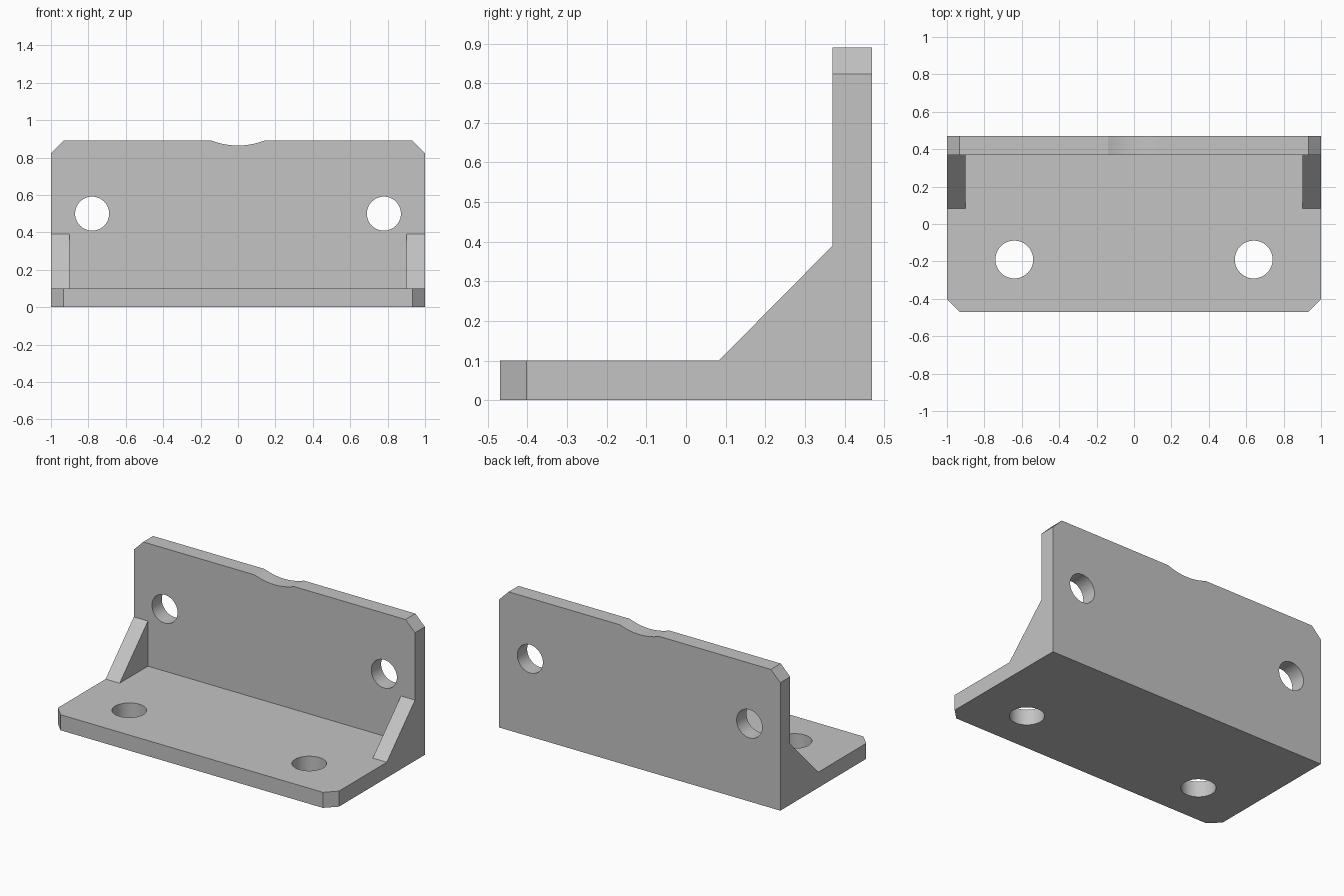
import bpy
import bmesh
import math

if "Cube" in bpy.data.objects:
    bpy.data.objects.remove(bpy.data.objects["Cube"], do_unlink=True)

# Overall dimensions
HALF_W, HALF_D, HEIGHT = 1.0, 0.47, 0.89
PLATE = 0.10
CHAMFER = 0.067
WALL_Y = HALF_D - PLATE

grey = bpy.data.materials.new("light_grey_metal")
grey.use_nodes = True
GREY = (0.55, 0.55, 0.55, 1.0)
grey.diffuse_color = GREY
grey.node_tree.nodes["Principled BSDF"].inputs["Base Color"].default_value = GREY

PLACE = {
    "x": lambda a, b, d: (d, a, b),
    "y": lambda a, b, d: (a, d, b),
    "z": lambda a, b, d: (a, b, d),
}


def prism(name, profile, axis, start, end):
    """Extrude a flat profile along an axis."""
    bm = bmesh.new()
    place = PLACE[axis]
    near = [bm.verts.new(place(a, b, start)) for a, b in profile]
    far = [bm.verts.new(place(a, b, end)) for a, b in profile]
    bm.faces.new(near)
    bm.faces.new(far)
    for i in range(len(near)):
        j = (i + 1) % len(near)
        bm.faces.new((near[i], near[j], far[j], far[i]))
    bmesh.ops.recalc_face_normals(bm, faces=bm.faces)
    mesh = bpy.data.meshes.new(name)
    bm.to_mesh(mesh)
    bm.free()
    mesh.materials.append(grey)
    obj = bpy.data.objects.new(name, mesh)
    bpy.context.collection.objects.link(obj)
    return obj


def circle(cx, cy, r, n=48):
    steps = [2 * math.pi * i / n for i in range(n)]
    return [(cx + r * math.cos(t), cy + r * math.sin(t)) for t in steps]


def combine(target, tool, operation):
    """Apply a boolean and discard the tool object."""
    mod = target.modifiers.new(operation.lower(), "BOOLEAN")
    mod.operation = operation
    mod.solver = "EXACT"
    mod.object = tool
    tool.hide_render = True
    bpy.context.view_layer.objects.active = target
    bpy.ops.object.modifier_apply(modifier=mod.name)
    bpy.data.objects.remove(tool, do_unlink=True)


# Base plate with chamfered front corners
inner = HALF_W - CHAMFER
bracket = prism("angle_bracket", [
    (-HALF_W, HALF_D), (-HALF_W, CHAMFER - HALF_D), (-inner, -HALF_D),
    (inner, -HALF_D), (HALF_W, CHAMFER - HALF_D), (HALF_W, HALF_D),
], "z", 0, PLATE)

# Upright wall with chamfered top corners and a shallow finger notch
notch_half, notch_depth, steps = 0.14, 0.026, 16
notch = []
for i in range(steps + 1):
    t = 1 - 2 * i / steps
    notch.append((notch_half * t, HEIGHT - notch_depth * (1 - t * t)))
wall = prism("wall_plate", [
    (-HALF_W, PLATE), (HALF_W, PLATE), (HALF_W, HEIGHT - CHAMFER), (inner, HEIGHT),
    *notch, (-inner, HEIGHT), (-HALF_W, HEIGHT - CHAMFER),
], "y", WALL_Y, HALF_D)
combine(bracket, wall, "UNION")

# Triangular gussets at both ends
for side in (-1, 1):
    gusset = prism("gusset", [(0.083, PLATE), (WALL_Y, PLATE), (WALL_Y, 0.39)],
                   "x", side * (HALF_W - PLATE), side * HALF_W)
    combine(bracket, gusset, "UNION")

# Screw holes through the wall and the base
for side in (-1, 1):
    combine(bracket, prism("wall_hole", circle(side * 0.78, 0.50, 0.091),
                           "y", 0.3, 0.6), "DIFFERENCE")
    combine(bracket, prism("base_hole", circle(side * 0.64, -0.19, 0.101),
                           "z", -0.1, 0.2), "DIFFERENCE")

# Smooth the round surfaces, keep machined edges crisp
bpy.ops.object.select_all(action="DESELECT")
bracket.select_set(True)
bpy.context.view_layer.objects.active = bracket
bpy.ops.object.shade_smooth_by_angle(angle=math.radians(15))
